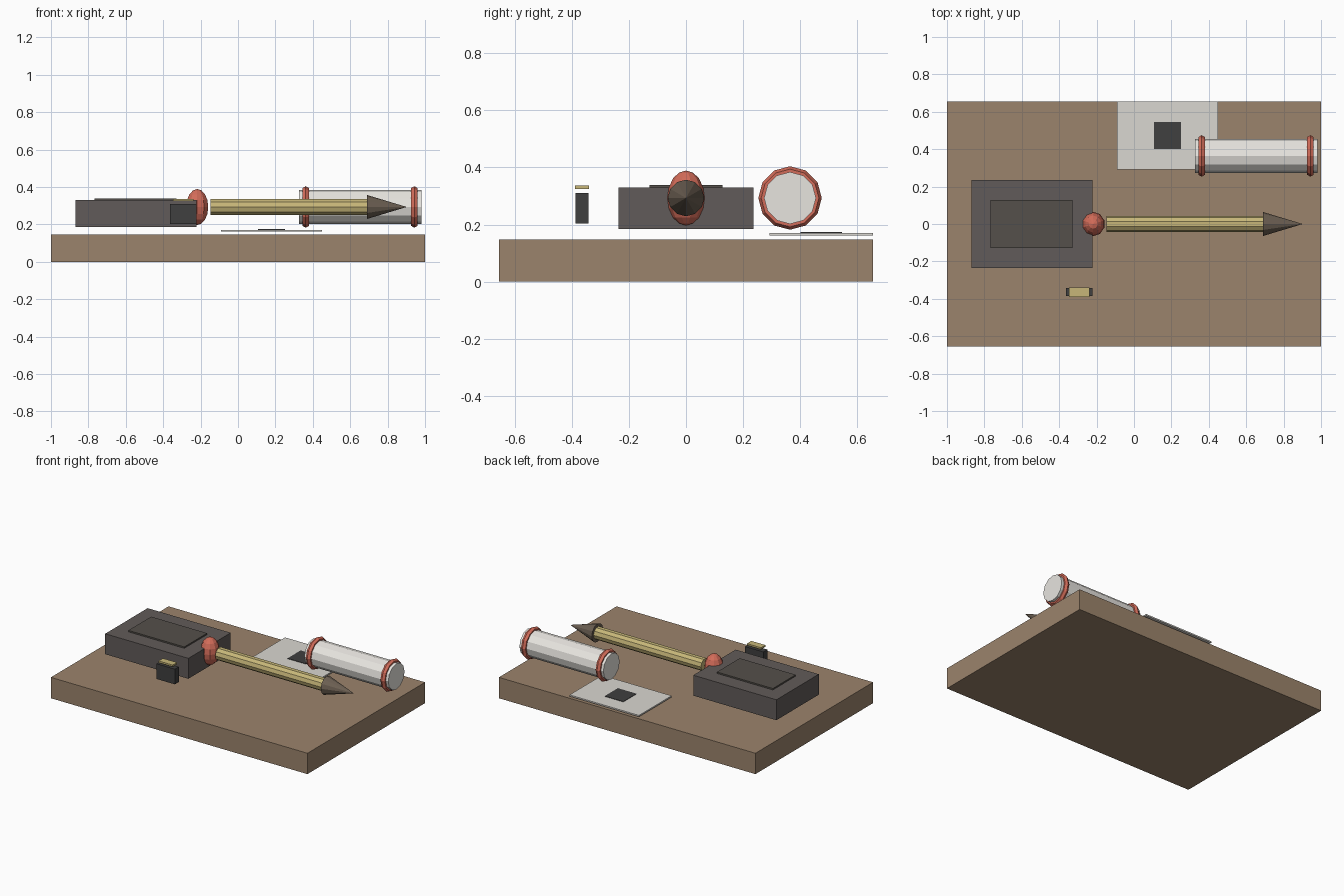
import bpy, bmesh
from math import pi
from mathutils import Matrix

if "Cube" in bpy.data.objects:
    bpy.data.objects.remove(bpy.data.objects["Cube"])


def material(name, r, g, b):
    m = bpy.data.materials.new(name)
    m.diffuse_color = (r, g, b, 1)
    m.use_nodes = True
    m.node_tree.nodes["Principled BSDF"].inputs["Base Color"].default_value = m.diffuse_color
    return m


WOOD = material("wood", 0.33, 0.23, 0.15)
CASE = material("dark_grey", 0.12, 0.105, 0.10)
INSET = material("inset_grey", 0.09, 0.08, 0.07)
BLACK = material("near_black", 0.05, 0.05, 0.05)
RED = material("red", 0.65, 0.15, 0.10)
GOLD = material("brass", 0.57, 0.47, 0.19)
TIP = material("tip_brown", 0.15, 0.115, 0.085)
WHITE = material("white", 0.80, 0.78, 0.74)
PAPER = material("paper", 0.70, 0.68, 0.64)

TO_X = Matrix.Rotation(pi / 2, 4, 'Y')  # turns a z-axis shape onto +x


def finish(name, bm, mat):
    me = bpy.data.meshes.new(name)
    bm.to_mesh(me)
    bm.free()
    me.materials.append(mat)
    ob = bpy.data.objects.new(name, me)
    bpy.context.collection.objects.link(ob)
    return ob


def box(name, xs, ys, zs, mat):
    bm = bmesh.new()
    bmesh.ops.create_cube(bm, size=1)
    for v in bm.verts:
        v.co = [(a + b) / 2 + c * (b - a) for c, (a, b) in zip(v.co, (xs, ys, zs))]
    return finish(name, bm, mat)


def rod(name, x0, x1, y, z, r0, r1, sides, mat):
    bm = bmesh.new()
    place = Matrix.Translation(((x0 + x1) / 2, y, z)) @ TO_X
    bmesh.ops.create_cone(bm, cap_ends=True, segments=sides, radius1=r0,
                          radius2=r1, depth=x1 - x0, matrix=place)
    bmesh.ops.remove_doubles(bm, verts=bm.verts, dist=1e-5)
    return finish(name, bm, mat)


def ring(name, x, y, z, major, minor, mat):
    bpy.ops.mesh.primitive_torus_add(major_segments=12, minor_segments=6,
                                     major_radius=major, minor_radius=minor,
                                     location=(x, y, z), rotation=(0, pi / 2, 0))
    ob = bpy.context.object
    ob.name = name
    ob.data.materials.append(mat)
    return ob


# Base board
box("base_board", (-1, 1), (-0.655, 0.655), (0, 0.147), WOOD)

# Ink block with recessed-looking top plate
box("ink_block", (-0.87, -0.222), (-0.236, 0.236), (0.185, 0.329), CASE)
box("ink_plate", (-0.766, -0.33), (-0.127, 0.127), (0.325, 0.339), INSET)

# Small standing block with brass cap floating above
box("small_block", (-0.364, -0.222), (-0.386, -0.342), (0.203, 0.31), BLACK)
box("brass_cap", (-0.347, -0.237), (-0.389, -0.34), (0.324, 0.336), GOLD)

# Pen: tall red ball, brass shaft and pointed tip
bm = bmesh.new()
bmesh.ops.create_uvsphere(bm, u_segments=10, v_segments=8, radius=1)
bm.transform(Matrix.Translation((-0.218, 0, 0.293)) @ Matrix.Diagonal((0.062, 0.065, 0.096, 1)))
finish("pen_ball", bm, RED)
rod("pen_shaft", -0.147, 0.69, 0, 0.293, 0.044, 0.044, 10, GOLD)
rod("pen_tip", 0.69, 0.902, 0, 0.293, 0.064, 0, 12, TIP)

# Rolled scroll with a red band near each end
rod("scroll", 0.326, 0.98, 0.364, 0.293, 0.091, 0.091, 12, WHITE)
for i, x in enumerate((0.362, 0.943)):
    ring(f"scroll_band_{i + 1}", x, 0.364, 0.293, 0.091, 0.020, RED)

# Flat sheet with dark square patch
box("paper_sheet", (-0.092, 0.449), (0.292, 0.655), (0.161, 0.171), PAPER)
box("paper_patch", (0.106, 0.251), (0.40, 0.546), (0.167, 0.174), BLACK)
